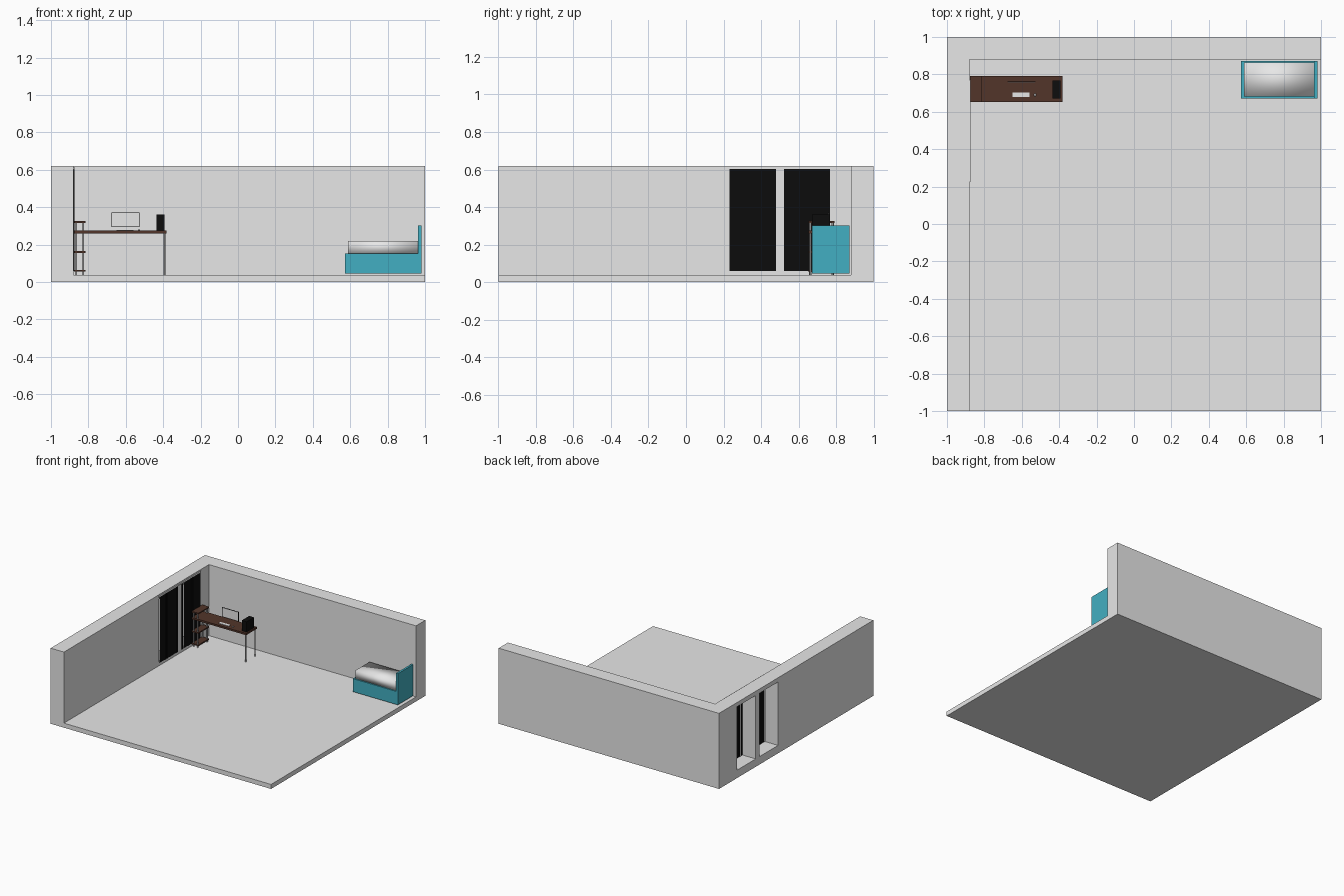
import bpy, bmesh, math
from mathutils import Matrix, Vector

if "Cube" in bpy.data.objects:
    bpy.data.objects.remove(bpy.data.objects["Cube"])


def material(name, rgb):
    m = bpy.data.materials.new(name)
    m.diffuse_color = (*rgb, 1)
    m.use_nodes = True
    m.node_tree.nodes["Principled BSDF"].inputs["Base Color"].default_value = m.diffuse_color
    return m


GREY = material("plaster_grey", (0.8, 0.8, 0.8))
BLACK = material("black", (0.004, 0.004, 0.004))
BROWN = material("dark_wood", (0.085, 0.036, 0.023))
TEAL = material("teal", (0.055, 0.43, 0.54))
METAL = material("metal_grey", (0.5, 0.5, 0.5))


def finish(name, bm, mat):
    me = bpy.data.meshes.new(name)
    bm.to_mesh(me)
    bm.free()
    ob = bpy.data.objects.new(name, me)
    bpy.context.collection.objects.link(ob)
    if mat:
        me.materials.append(mat)
    return ob


def box(name, x, y, z, mat, rot=0):
    """Box from (min, max) ranges, optionally turned about its own z axis."""
    bm = bmesh.new()
    size = [b - a for a, b in (x, y, z)]
    mid = Vector([(a + b) / 2 for a, b in (x, y, z)])
    bmesh.ops.create_cube(bm, size=1, matrix=Matrix.Translation(mid)
                          @ Matrix.Rotation(rot, 4, 'Z') @ Matrix.Diagonal((*size, 1)))
    return finish(name, bm, mat)


def post(name, x, y, z0, z1, r, mat):
    bm = bmesh.new()
    bmesh.ops.create_cone(bm, cap_ends=True, segments=16, radius1=r, radius2=r, depth=z1 - z0,
                          matrix=Matrix.Translation((x, y, (z0 + z1) / 2)))
    for f in bm.faces:
        f.smooth = len(f.verts) == 4
    return finish(name, bm, mat)


def cut(target, cutter):
    mod = target.modifiers.new("cut", 'BOOLEAN')
    mod.operation, mod.solver, mod.object = 'DIFFERENCE', 'EXACT', cutter
    bpy.context.view_layer.objects.active = target
    bpy.ops.object.modifier_apply(modifier=mod.name)
    bpy.data.objects.remove(cutter)


FLOOR = 0.037
WINDOWS = [(0.235, 0.475), (0.525, 0.765)]

# room shell: floor with left and back walls, then window openings
room = box("room_shell", (-1, 1), (-1, 1), (0, 0.62), GREY)
cut(room, box("room_cutter", (-0.88, 2), (-2, 0.88), (FLOOR, 1), None))
for y in WINDOWS:
    cut(room, box("window_cutter", (-1.1, -0.8), y, (0.065, 0.585), None))

# vertical blinds over the windows and their rail
for i, (y0, y1) in enumerate(WINDOWS):
    n = 12
    w = (y1 - y0 + 0.005) / n
    for k in range(n):
        y = y0 - 0.0025 + k * w
        box(f"blind_slat_{i}_{k}", (-0.8775, -0.8765), (y - 0.001, y + w + 0.001),
            (0.06, 0.602), BLACK, rot=0.12)
box("blind_rail", (-0.88, -0.873), (0.225, 0.77), (0.602, 0.615), GREY)

# desk top and legs
box("desk_top", (-0.878, -0.383), (0.652, 0.792), (0.26, 0.275), BROWN)
for y in (0.662, 0.782):
    post("desk_leg", -0.393, y, FLOOR, 0.26, 0.005, METAL)

# shelf unit under and above the desk end
for z in (0.06, 0.16, 0.32):
    box("shelf_board", (-0.878, -0.816), (0.652, 0.792), (z - 0.005, z + 0.005), BROWN)
for x in (-0.866, -0.829):
    for y in (0.662, 0.782):
        post("shelf_post", x, y, FLOOR, 0.32, 0.006, METAL)

# monitor, keyboard, mouse and computer case
box("monitor_body", (-0.675, -0.527), (0.758, 0.763), (0.294, 0.371), BLACK)
box("monitor_screen", (-0.673, -0.529), (0.757, 0.7585), (0.296, 0.369), GREY)
box("keyboard", (-0.65, -0.56), (0.678, 0.702), (0.275, 0.279), GREY)
bm = bmesh.new()
bmesh.ops.create_uvsphere(bm, u_segments=16, v_segments=8, radius=1,
                          matrix=Matrix.Translation((-0.529, 0.69, 0.276))
                          @ Matrix.Diagonal((0.006, 0.009, 0.005, 1)))
for f in bm.faces:
    f.smooth = True
finish("mouse", bm, METAL)
box("computer_case", (-0.436, -0.392), (0.672, 0.768), (0.275, 0.36), BLACK)

# bed with headboard and soft-shaded mattress
box("bed_base", (0.572, 0.98), (0.672, 0.872), (0.045, 0.152), TEAL)
box("headboard", (0.963, 0.98), (0.672, 0.872), (0.152, 0.301), TEAL)
mattress = box("mattress", (0.588, 0.963), (0.682, 0.864), (0.15, 0.22), GREY)
for p in mattress.data.polygons:
    p.use_smooth = True
